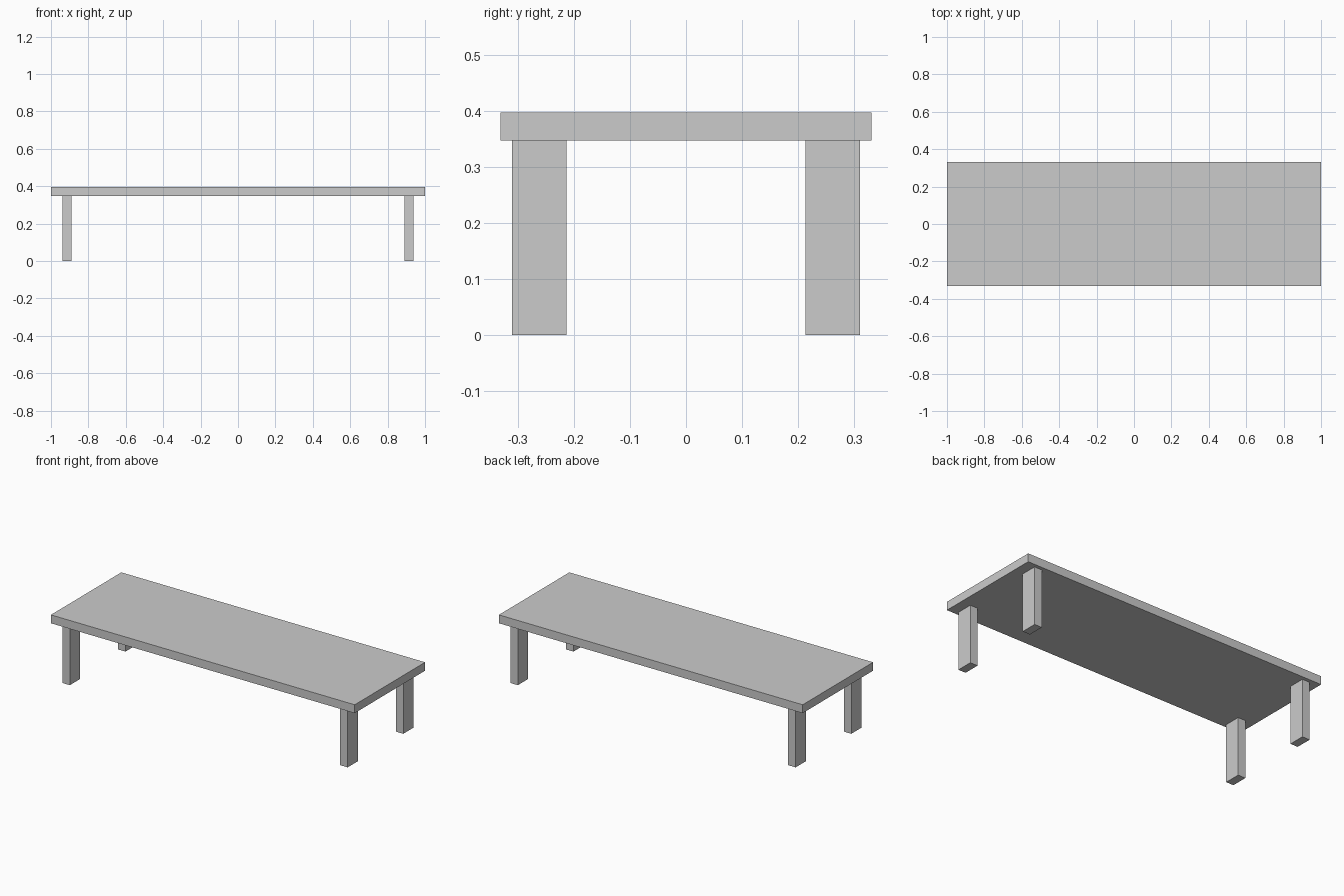
import bpy

if "Cube" in bpy.data.objects:
    bpy.data.objects.remove(bpy.data.objects["Cube"])


def box(name, x, y, z):
    """Axis-aligned box from (min, max) ranges."""
    bpy.ops.mesh.primitive_cube_add(
        size=1, location=[(a + b) / 2 for a, b in (x, y, z)])
    obj = bpy.context.object
    obj.name = name
    obj.scale = [b - a for a, b in (x, y, z)]
    bpy.ops.object.transform_apply(location=False, rotation=False, scale=True)
    return obj


TOP_Z, UNDER_Z = 0.397, 0.347

# Table top slab
box("table_top", (-1, 1), (-0.331, 0.331), (UNDER_Z, TOP_Z))

# Four flat legs, inset from the corners
for sx, side in ((-1, "left"), (1, "right")):
    for sy, end in ((-1, "front"), (1, "back")):
        x = sorted((sx * 0.89, sx * 0.939))
        y = sorted((sy * 0.213, sy * 0.31))
        box(f"{end}_{side}_leg", x, y, (0, UNDER_Z))
